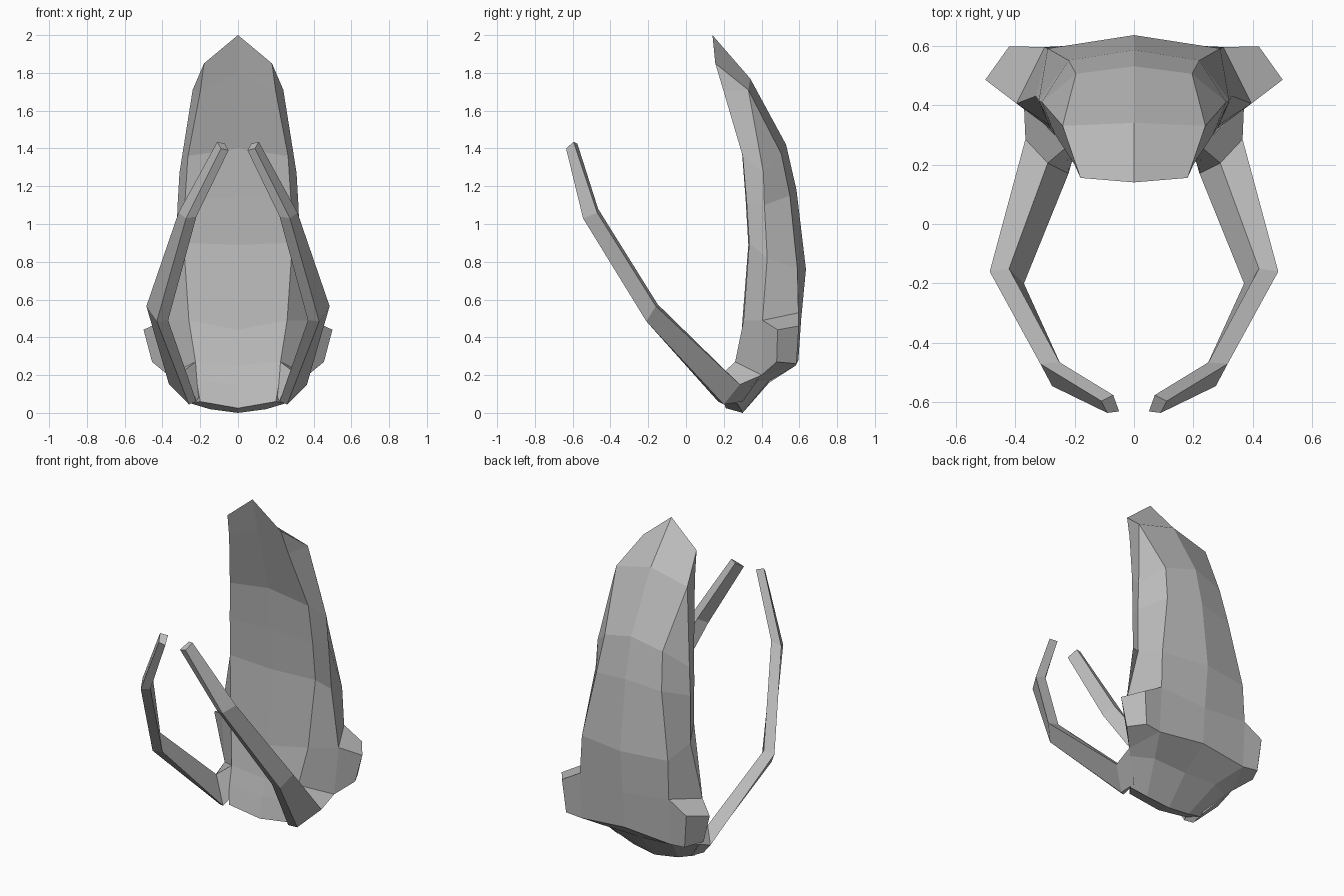
import bpy
import bmesh
from mathutils import Matrix

cube = bpy.data.objects.get("Cube")
if cube:
    bpy.data.objects.remove(cube, do_unlink=True)


def make_material(name, colour):
    material = bpy.data.materials.new(name)
    material.use_nodes = True
    material.diffuse_color = colour
    material.node_tree.nodes["Principled BSDF"].inputs["Base Color"].default_value = colour
    return material


grey = make_material("plain grey", (0.5, 0.5, 0.5, 1))


def add_face(bm, corners):
    """Add a face, dropping corners that share a position."""
    unique = []
    for vert in corners:
        if all((vert.co - other.co).length > 0.0001 for other in unique):
            unique.append(vert)
    if len(unique) > 2:
        bm.faces.new(unique)


def finish(bm, name):
    bmesh.ops.remove_doubles(bm, verts=bm.verts, dist=0.0001)
    bmesh.ops.recalc_face_normals(bm, faces=bm.faces)
    mesh = bpy.data.meshes.new(name)
    bm.to_mesh(mesh)
    bm.free()
    mesh.materials.append(grey)
    part = bpy.data.objects.new(name, mesh)
    bpy.context.collection.objects.link(part)
    return part


def loft(rings, closed):
    """Join successive cross-sections with quads and cap the ends."""
    bm = bmesh.new()
    rows = [[bm.verts.new(point) for point in ring] for ring in rings]
    for upper, lower in zip(rows, rows[1:]):
        count = len(upper)
        for i in range(count if closed else count - 1):
            j = (i + 1) % count
            add_face(bm, (upper[i], lower[i], lower[j], upper[j]))
    if closed:
        add_face(bm, rows[0])
    add_face(bm, rows[-1])
    return bm


# Body: half outlines running from the tip down to the base
front_middle = [(0, .14, 2), (0, .19, 1.8), (0, .295, 1.4), (0, .315, 1.14), (0, .33, .89),
                (0, .295, .44), (0, .26, .25), (0, .235, .15), (0, .21, .025)]
front_corner = [(.18, .155, 1.85), (.2, .2, 1.7), (.265, .3, 1.36), (.28, .32, 1.13),
                (.288, .335, .9), (.26, .305, .49), (.225, .26, .27), (.22, .23, .17),
                (.2, .2, .06)]
side_edge = [(.18, .155, 1.85), (.24, .33, 1.71), (.31, .41, 1.27), (.32, .415, 1.1),
             (.33, .43, .82), (.395, .405, .49), (.37, .4, .2), (.35, .37, .17),
             (.25, .27, .05)]
back_corner = [(.18, .155, 1.85), (.24, .33, 1.71), (.195, .505, 1.37), (.22, .55, 1.15),
               (.29, .59, .76), (.3, .595, .53), (.3, .58, .25), (.22, .44, .17),
               (.15, .29, .02)]
back_middle = [(0, .14, 2), (0, .34, 1.77), (0, .53, 1.42), (0, .585, 1.18), (0, .635, .76),
               (0, .61, .5), (0, .595, .28), (0, .44, .16), (0, .3, 0)]

rings = list(zip(front_middle, front_corner, side_edge, back_corner, back_middle))
body = loft(rings, closed=False)
copy = bmesh.ops.duplicate(body, geom=body.verts[:] + body.edges[:] + body.faces[:])
copied_verts = [item for item in copy["geom"] if isinstance(item, bmesh.types.BMVert)]
bmesh.ops.transform(body, matrix=Matrix.Scale(-1, 4, (1, 0, 0)), verts=copied_verts)
finish(body, "body")

# Arm: a four-sided bar from the lower body through two bends to the tip
arm = [
    [(.37, .4, .2), (.225, .26, .27), (.2, .24, .1), (.25, .3, .06)],
    [(.365, .285, .15), (.29, .205, .22), (.22, .17, .06), (.26, .2, .045)],
    [(.485, -.16, .565), (.42, -.15, .575), (.37, -.2, .49), (.43, -.21, .485)],
    [(.315, -.47, 1.06), (.25, -.465, 1.08), (.22, -.53, 1.04), (.275, -.545, 1.03)],
    [(.11, -.595, 1.435), (.07, -.575, 1.425), (.05, -.63, 1.39), (.09, -.635, 1.4)],
]

# Stub: a short tapered block on the lower side of the body
stub = [
    [(.395, .405, .49), (.3, .595, .53), (.3, .58, .25), (.37, .4, .2)],
    [(.5, .485, .44), (.42, .597, .46), (.4, .585, .26), (.455, .48, .27)],
]

for side, sign in (("left", 1), ("right", -1)):
    for name, sections in (("arm", arm), ("stub", stub)):
        mirrored = [[(sign * x, y, z) for x, y, z in ring] for ring in sections]
        finish(loft(mirrored, closed=True), side + "_" + name)
